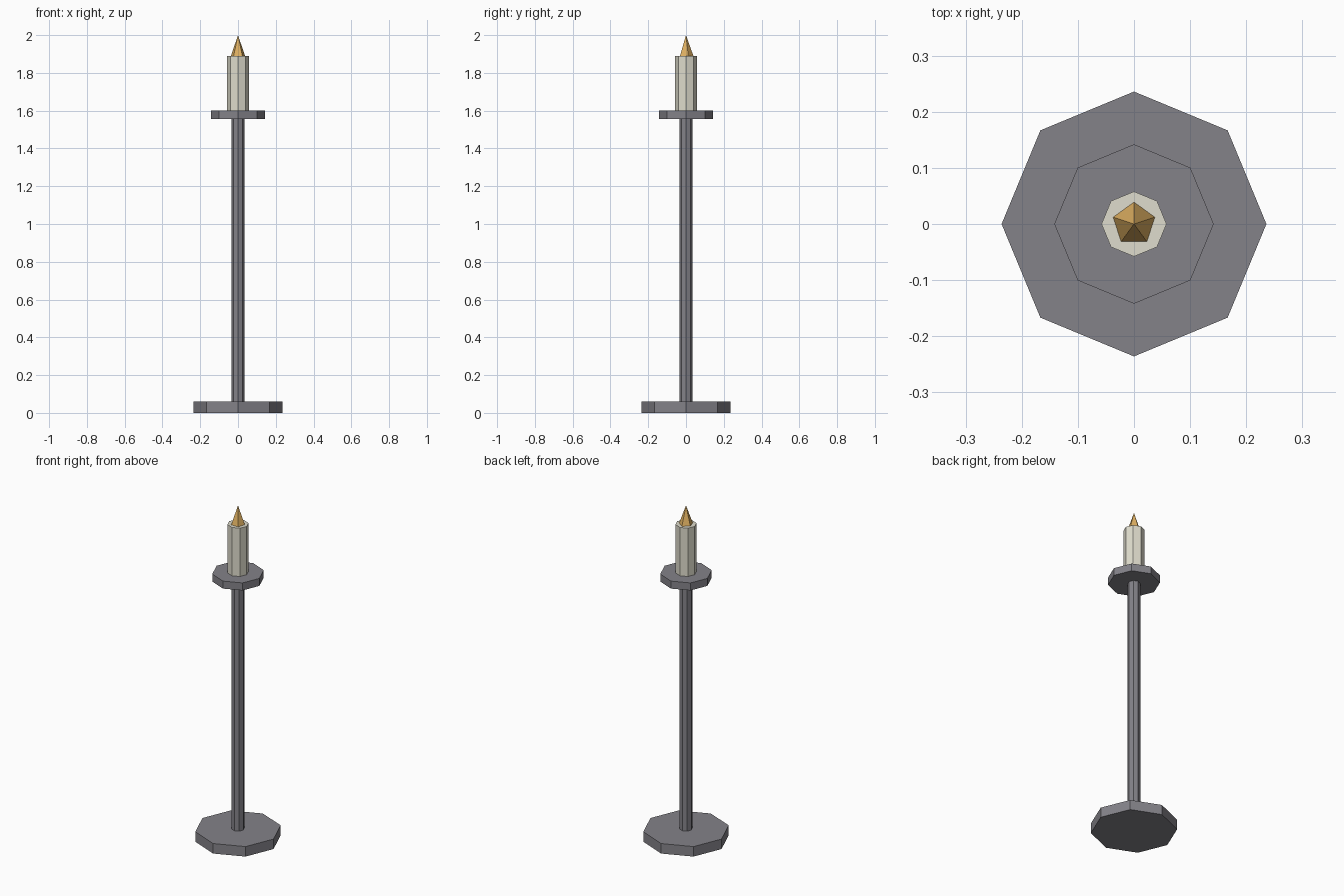
import bpy
from math import sin, cos, tau

default = bpy.data.objects.get("Cube")
if default:
    bpy.data.objects.remove(default, do_unlink=True)


def material(name, rgb):
    mat = bpy.data.materials.new(name)
    mat.use_nodes = True
    mat.diffuse_color = (*rgb, 1)
    mat.node_tree.nodes["Principled BSDF"].inputs["Base Color"].default_value = (*rgb, 1)
    return mat


def prism(name, mat, sides, radius, bottom, top, pointed=False):
    """Flat-shaded prism or pyramid with a corner towards +y."""
    ring = [(radius * sin(tau * i / sides), radius * cos(tau * i / sides))
            for i in range(sides)]
    verts = [(x, y, bottom) for x, y in ring]
    faces = [tuple(range(sides))]
    if pointed:
        verts.append((0, 0, top))
        faces += [((i + 1) % sides, i, sides) for i in range(sides)]
    else:
        verts += [(x, y, top) for x, y in ring]
        faces.append(tuple(reversed(range(sides, 2 * sides))))
        for i in range(sides):
            j = (i + 1) % sides
            faces.append((j, i, sides + i, sides + j))
    mesh = bpy.data.meshes.new(name)
    mesh.from_pydata(verts, [], faces)
    mesh.materials.append(mat)
    obj = bpy.data.objects.new(name, mesh)
    bpy.context.collection.objects.link(obj)
    return obj


iron = material("dark iron", (0.23, 0.225, 0.25))
wax = material("pale wax", (0.74, 0.72, 0.61))
gold = material("flame gold", (0.73, 0.43, 0.12))

# Stand
prism("base", iron, 8, 0.236, 0, 0.06)
prism("pole", iron, 8, 0.035, 0.06, 1.555)
prism("drip_tray", iron, 8, 0.142, 1.555, 1.6)

# Candle and flame
prism("candle", wax, 8, 0.058, 1.6, 1.89)
prism("flame", gold, 5, 0.039, 1.89, 2.0, pointed=True)
